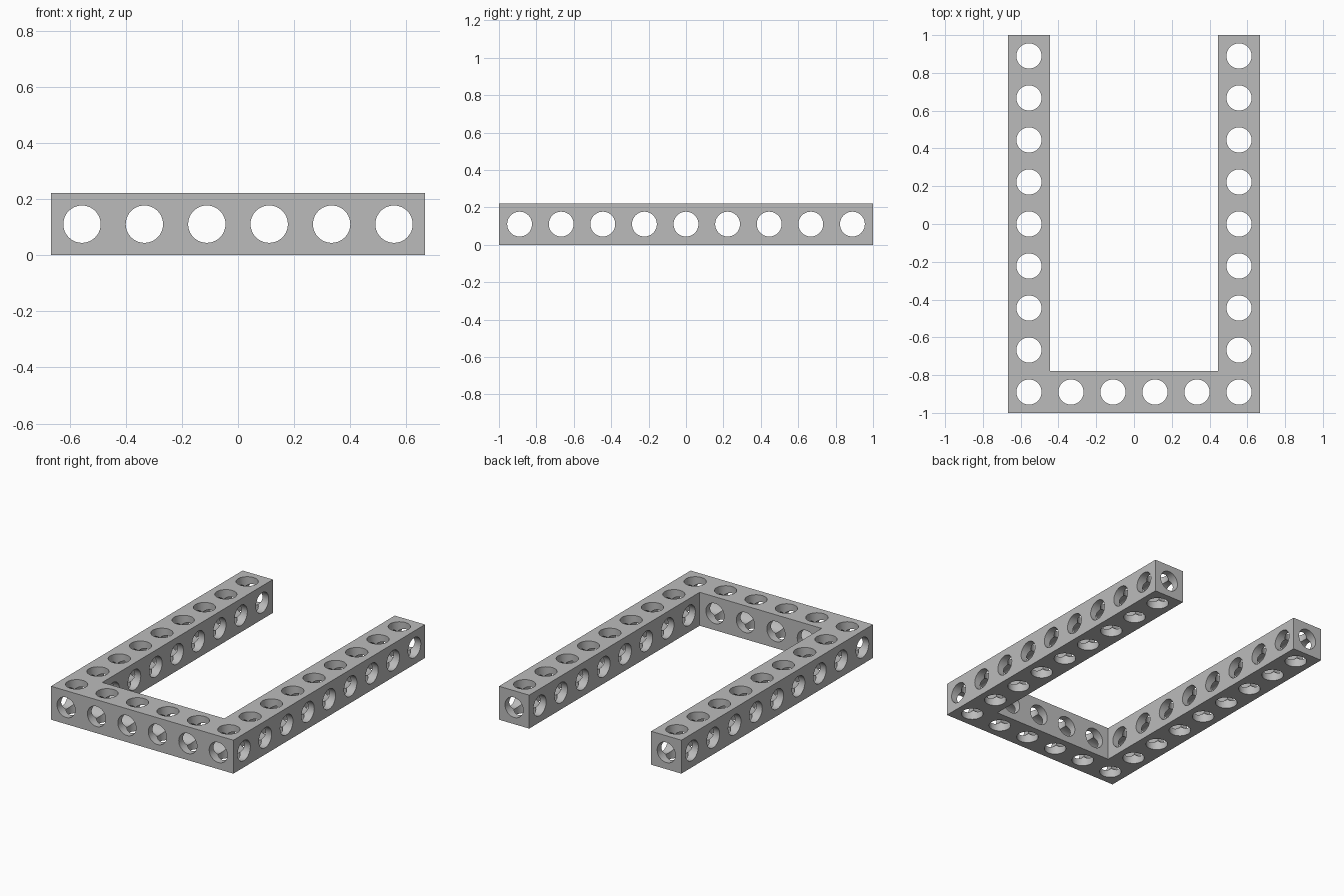
import bpy, bmesh, math
from mathutils import Matrix, Vector

cube = bpy.data.objects.get("Cube")
if cube:
    bpy.data.objects.remove(cube, do_unlink=True)

PITCH = 0.2224                # spacing of the holes
WIDTH = 2 - 8 * PITCH         # thickness of the square beams
RADIUS = 0.0665
HX, HZ = (5 * PITCH + WIDTH) / 2, WIDTH / 2

grey = bpy.data.materials.new("grey")
grey.use_nodes = True
grey.diffuse_color = (0.5, 0.5, 0.5, 1)
grey.node_tree.nodes["Principled BSDF"].inputs["Base Color"].default_value = grey.diffuse_color


def make_object(name, bm):
    bmesh.ops.recalc_face_normals(bm, faces=bm.faces[:])
    mesh = bpy.data.meshes.new(name)
    bm.to_mesh(mesh)
    bm.free()
    mesh.materials.append(grey)
    obj = bpy.data.objects.new(name, mesh)
    bpy.context.collection.objects.link(obj)
    return obj


# U-shaped frame: profile extruded upward
bm = bmesh.new()
inner = HX - WIDTH
outline = [(-HX, -1), (HX, -1), (HX, 1), (inner, 1),
           (inner, WIDTH - 1), (-inner, WIDTH - 1), (-inner, 1), (-HX, 1)]
face = bm.faces.new([bm.verts.new((x, y, 0)) for x, y in outline])
top = bmesh.ops.extrude_face_region(bm, geom=[face])["geom"]
bmesh.ops.translate(bm, vec=(0, 0, WIDTH),
                    verts=[v for v in top if isinstance(v, bmesh.types.BMVert)])
frame = make_object("perforated_frame", bm)

# Hole centres per drilling direction
xs = [(i - 2.5) * PITCH for i in range(6)]
ys = [(j - 4) * PITCH for j in range(9)]
drills = {
    "X": [(0, y, HZ) for y in ys],
    "Y": [(x, 0, HZ) for x in xs],
    "Z": [(x, y, HZ) for x in xs for y in ys if abs(x) > inner or y == ys[0]],
}
turns = {"X": Matrix.Rotation(math.pi / 2, 4, "Y"),
         "Y": Matrix.Rotation(math.pi / 2, 4, "X"),
         "Z": Matrix.Identity(4)}

# Drill the holes, one set per axis (tiny radius steps keep the cuts clean)
for n, (axis, centres) in enumerate(drills.items()):
    bm = bmesh.new()
    r = RADIUS + n * 0.0001
    for c in centres:
        bmesh.ops.create_cone(bm, cap_ends=True, segments=40, radius1=r, radius2=r,
                              depth=3, matrix=Matrix.Translation(Vector(c)) @ turns[axis])
    cutter = make_object("hole_cutter_" + axis.lower(), bm)
    cutter.hide_render = True
    mod = frame.modifiers.new("holes", "BOOLEAN")
    mod.operation, mod.solver, mod.object = "DIFFERENCE", "EXACT", cutter
    bpy.context.view_layer.objects.active = frame
    bpy.ops.object.modifier_apply(modifier=mod.name)
    bpy.data.objects.remove(cutter, do_unlink=True)

# Smooth bores, sharp rims
bpy.ops.object.select_all(action="DESELECT")
frame.select_set(True)
bpy.context.view_layer.objects.active = frame
bpy.ops.object.shade_smooth_by_angle(angle=math.radians(30))
